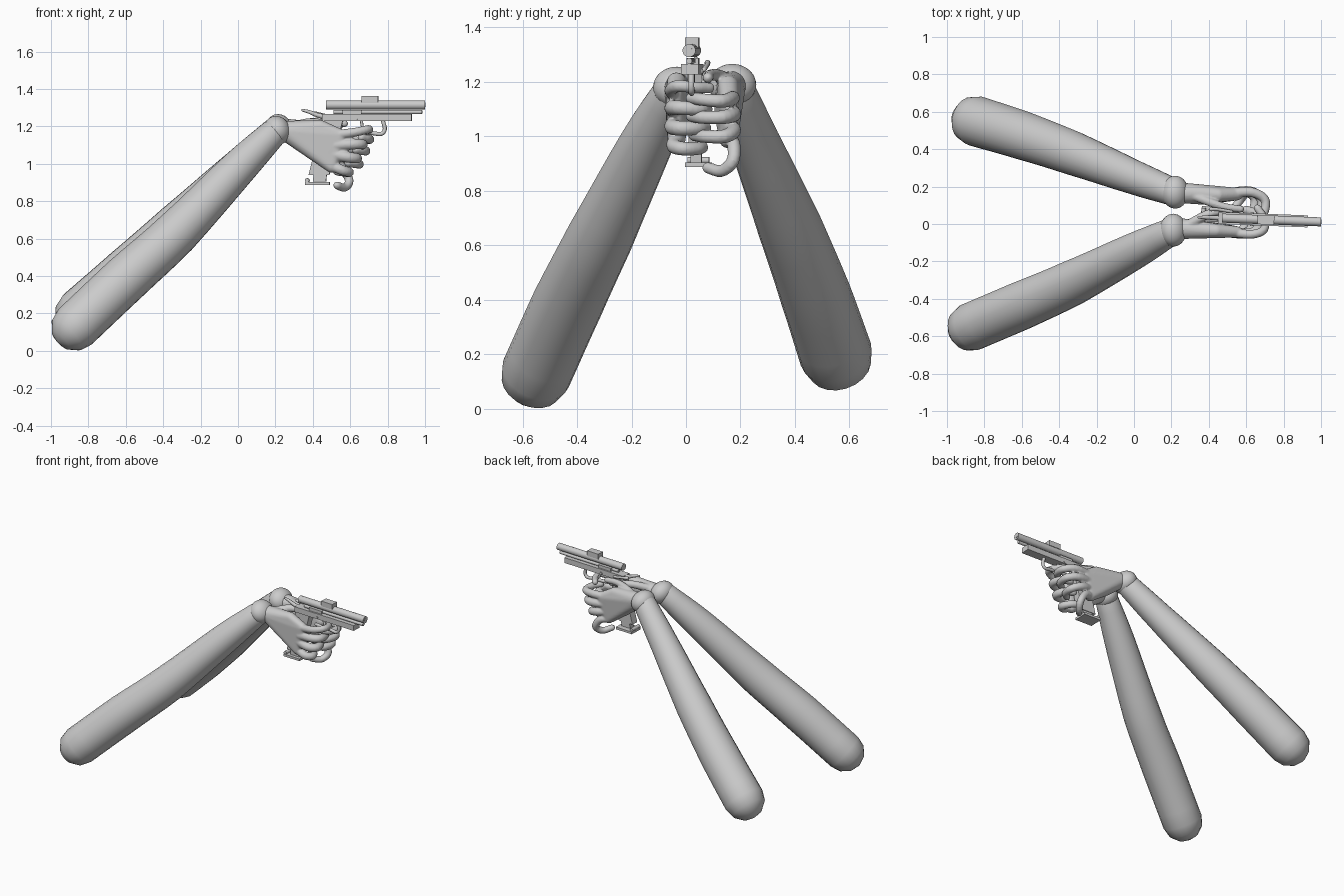
import bpy, bmesh, math
from mathutils import Vector, Matrix

if "Cube" in bpy.data.objects:
    bpy.data.objects.remove(bpy.data.objects["Cube"])

# the pistol points very slightly towards -y
AIM = Matrix.Translation((0.72, 0.022, 0)) @ Matrix.Rotation(math.radians(-2.2), 4, 'Z') @ Matrix.Translation((-0.72, 0, 0))


def make(name, bm, angle=40, matrix=None):
    bmesh.ops.recalc_face_normals(bm, faces=bm.faces)
    me = bpy.data.meshes.new(name)
    bm.to_mesh(me)
    bm.free()
    if matrix:
        me.transform(matrix)
    ob = bpy.data.objects.new(name, me)
    bpy.context.collection.objects.link(ob)
    bpy.ops.object.select_all(action='DESELECT')
    ob.select_set(True)
    bpy.context.view_layer.objects.active = ob
    bpy.ops.object.shade_smooth_by_angle(angle=math.radians(angle))
    return ob


def tube(bm, pts, radii, sides=16, steps=4):
    # round-ended tube along a Catmull-Rom path
    P = [Vector(p) for p in pts]
    P = [2 * P[0] - P[1]] + P + [2 * P[-1] - P[-2]]
    path = []
    for i in range(1, len(P) - 2):
        a, b, c, d = P[i - 1:i + 3]
        for k in range(steps):
            t = k / steps
            q = 0.5 * (2 * b + (c - a) * t + (2 * a - 5 * b + 4 * c - d) * t * t + (3 * b - a - 3 * c + d) * t ** 3)
            path.append((q, radii[i - 1] * (1 - t) + radii[i] * t))
    path.append((P[-2], radii[-1]))
    t0 = (path[1][0] - path[0][0]).normalized()
    t1 = (path[-1][0] - path[-2][0]).normalized()
    caps = [math.radians(a) for a in (85, 60, 30)]
    (p0, r0), (p1, r1) = path[0], path[-1]
    head = [(p0 - t0 * r0 * math.sin(a), r0 * math.cos(a)) for a in caps]
    tail = [(p1 + t1 * r1 * math.sin(a), r1 * math.cos(a)) for a in reversed(caps)]
    path = head + path + tail
    rings, n, old = [], t0.orthogonal().normalized(), t0
    for i, (q, r) in enumerate(path):
        t = (path[min(i + 1, len(path) - 1)][0] - path[max(i - 1, 0)][0]).normalized()
        n = old.rotation_difference(t) @ n
        old = t
        b = t.cross(n)
        rings.append([bm.verts.new(q + r * (math.cos(u) * n + math.sin(u) * b))
                      for u in (2 * math.pi * k / sides for k in range(sides))])
    for A, B in zip(rings, rings[1:]):
        for k in range(sides):
            bm.faces.new((A[k], A[(k + 1) % sides], B[(k + 1) % sides], B[k]))
    bm.faces.new(rings[0])
    bm.faces.new(rings[-1])


def tube_object(name, pts, radii, sides=16, steps=4, matrix=None):
    bm = bmesh.new()
    tube(bm, pts, radii, sides, steps)
    return make(name, bm, 60, matrix)


def box(name, x, y, z, tilt=0):
    # box from ranges, optionally leaned in the xz plane, y relative to gun line
    bm = bmesh.new()
    bmesh.ops.create_cube(bm, size=1)
    for v in bm.verts:
        v.co = Vector((sum(x) / 2 + v.co.x * (x[1] - x[0]), sum(y) / 2 + v.co.y * (y[1] - y[0]),
                       sum(z) / 2 + v.co.z * (z[1] - z[0])))
        v.co.x += tilt * (v.co.z - z[1])
    return make(name, bm, 30, AIM)


def rod(name, a, b, r, sides=20):
    a, b = Vector(a), Vector(b)
    bm = bmesh.new()
    bmesh.ops.create_cone(bm, cap_ends=True, segments=sides, radius1=r, radius2=r, depth=(b - a).length,
                          matrix=Matrix.Translation((a + b) / 2) @ (b - a).to_track_quat('Z', 'Y').to_matrix().to_4x4())
    return make(name, bm, 35, AIM)


def hand(name, palm, fingers):
    # palm is a hull around balls, digits are tubes, all fused together
    bm = bmesh.new()
    for x, y, z, r in palm:
        bmesh.ops.create_icosphere(bm, subdivisions=3, radius=r, matrix=Matrix.Translation((x, y, z)))
    res = bmesh.ops.convex_hull(bm, input=bm.verts)
    junk = {v for v in res['geom_interior'] + res['geom_unused'] if isinstance(v, bmesh.types.BMVert)}
    bmesh.ops.delete(bm, geom=list(junk), context='VERTS')
    for pts, r in fingers:
        tube(bm, pts, [r * (1.1 - 0.22 * i / (len(pts) - 1)) for i in range(len(pts))])
    ob = make(name, bm, 180)
    m = ob.modifiers.new('fuse', 'REMESH')
    m.mode = 'VOXEL'
    m.voxel_size = 0.006
    m.use_smooth_shade = True
    s = ob.modifiers.new('soften', 'SMOOTH')
    s.iterations = 5
    return ob


# forearms
tube_object("right_forearm", [(-0.87, -0.55, 0.13), (-0.6, -0.435, 0.385), (-0.33, -0.315, 0.63),
                              (0, -0.145, 0.975), (0.19, -0.045, 1.165)], [0.13, 0.13, 0.122, 0.098, 0.075], 20)
tube_object("left_forearm", [(-0.845, 0.55, 0.2), (-0.6, 0.475, 0.42), (-0.33, 0.38, 0.67),
                             (0, 0.25, 0.985), (0.2, 0.175, 1.175)], [0.135, 0.13, 0.118, 0.092, 0.075], 20)

# rounded wrists
for side, loc in (("right", (0.21, -0.033, 1.18)), ("left", (0.22, 0.17, 1.19))):
    bm = bmesh.new()
    bmesh.ops.create_uvsphere(bm, u_segments=24, v_segments=16, radius=1,
                              matrix=Matrix.Translation(loc) @ Matrix.Rotation(math.radians(-30), 4, 'Y')
                              @ Matrix.Diagonal((0.07, 0.088, 0.078, 1)))
    make(side + "_wrist", bm, 180)

# right hand wraps the grip
hand("right_hand",
     [(0.26, -0.025, 1.175, 0.055), (0.44, -0.035, 1.2, 0.035), (0.55, -0.042, 1.155, 0.03),
      (0.5, -0.035, 0.985, 0.033), (0.36, -0.025, 1.09, 0.04)],
     [([(0.52, -0.045, 1.155), (0.63, -0.055, 1.17), (0.695, -0.03, 1.185), (0.695, 0.03, 1.18), (0.66, 0.085, 1.178)], 0.023),
      ([(0.52, -0.045, 1.1), (0.62, -0.05, 1.105), (0.665, -0.02, 1.105), (0.655, 0.05, 1.1), (0.6, 0.075, 1.1)], 0.027),
      ([(0.51, -0.04, 1.05), (0.59, -0.05, 1.035), (0.635, -0.02, 1.03), (0.62, 0.04, 1.03), (0.57, 0.07, 1.03)], 0.028),
      ([(0.5, -0.035, 0.99), (0.56, -0.045, 0.965), (0.595, -0.01, 0.955), (0.57, 0.04, 0.955), (0.53, 0.06, 0.96)], 0.026),
      ([(0.3, 0, 1.2), (0.38, 0.045, 1.22), (0.46, 0.07, 1.215), (0.54, 0.07, 1.2)], 0.024)])

# left hand closes over the right one
hand("left_hand",
     [(0.27, 0.165, 1.185, 0.055), (0.45, 0.155, 1.185, 0.038), (0.55, 0.16, 1.13, 0.034),
      (0.5, 0.155, 0.99, 0.034), (0.37, 0.145, 1.09, 0.042)],
     [([(0.52, 0.165, 1.14), (0.63, 0.17, 1.14), (0.7, 0.13, 1.13), (0.695, 0.06, 1.135), (0.66, 0.02, 1.14)], 0.025),
      ([(0.52, 0.165, 1.09), (0.62, 0.175, 1.08), (0.68, 0.135, 1.07), (0.67, 0.06, 1.07), (0.63, 0.02, 1.075)], 0.026),
      ([(0.51, 0.16, 1.04), (0.59, 0.175, 1.02), (0.645, 0.14, 1.0), (0.635, 0.07, 1.0), (0.59, 0.03, 1.005)], 0.026),
      ([(0.5, 0.16, 0.99), (0.56, 0.175, 0.97), (0.595, 0.172, 0.91), (0.57, 0.13, 0.873), (0.53, 0.08, 0.885)], 0.024),
      ([(0.32, 0.15, 1.21), (0.41, 0.115, 1.225), (0.49, 0.09, 1.225), (0.57, 0.08, 1.215)], 0.022)])

# pistol body and barrel
box("slide", (0.45, 0.93), (-0.032, 0.032), (1.228, 1.266))
box("upper_rail", (0.56, 0.66), (-0.022, 0.022), (1.266, 1.288))
rod("under_barrel", (0.51, 0, 1.277), (0.985, 0, 1.277), 0.011)
rod("sight_tube", (0.47, 0, 1.315), (1.0, 0, 1.315), 0.024)
rod("muzzle_core", (0.96, 0, 1.315), (1.002, 0, 1.315), 0.012)
box("sight_mount", (0.66, 0.75), (-0.025, 0.025), (1.326, 1.363))
rod("frame_pin", (0.63, -0.037, 1.238), (0.63, 0.037, 1.238), 0.009, 12)

# grip, magazine plate and lanyard ring
box("grip", (0.45, 0.56), (-0.022, 0.03), (0.94, 1.23), 0.25)
box("magazine", (0.405, 0.475), (-0.015, 0.025), (0.905, 0.95), 0.1)
box("magazine_plate", (0.36, 0.49), (-0.035, 0.06), (0.888, 0.904))
rod("plate_ring", (0.37, -0.03, 0.912), (0.37, 0.05, 0.912), 0.012, 12)

# trigger guard, trigger, hammer and levers
tube_object("trigger_guard", [(0.775, 0, 1.23), (0.785, 0, 1.185), (0.765, 0, 1.16), (0.71, 0, 1.165), (0.6, 0, 1.17)],
            [0.011] * 5, 10, 4, AIM)
tube_object("trigger", [(0.66, 0, 1.23), (0.665, 0, 1.2), (0.68, 0, 1.18)], [0.008] * 3, 8, 3, AIM)
tube_object("hammer", [(0.345, 0, 1.287), (0.38, 0, 1.278), (0.42, 0, 1.262), (0.47, 0, 1.25)],
            [0.007, 0.01, 0.012, 0.014], 10, 3, AIM)
tube_object("safety_lever", [(0.41, 0.045, 1.27), (0.45, 0.045, 1.262), (0.52, 0.036, 1.245)],
            [0.011, 0.009, 0.009], 10, 3, AIM)
